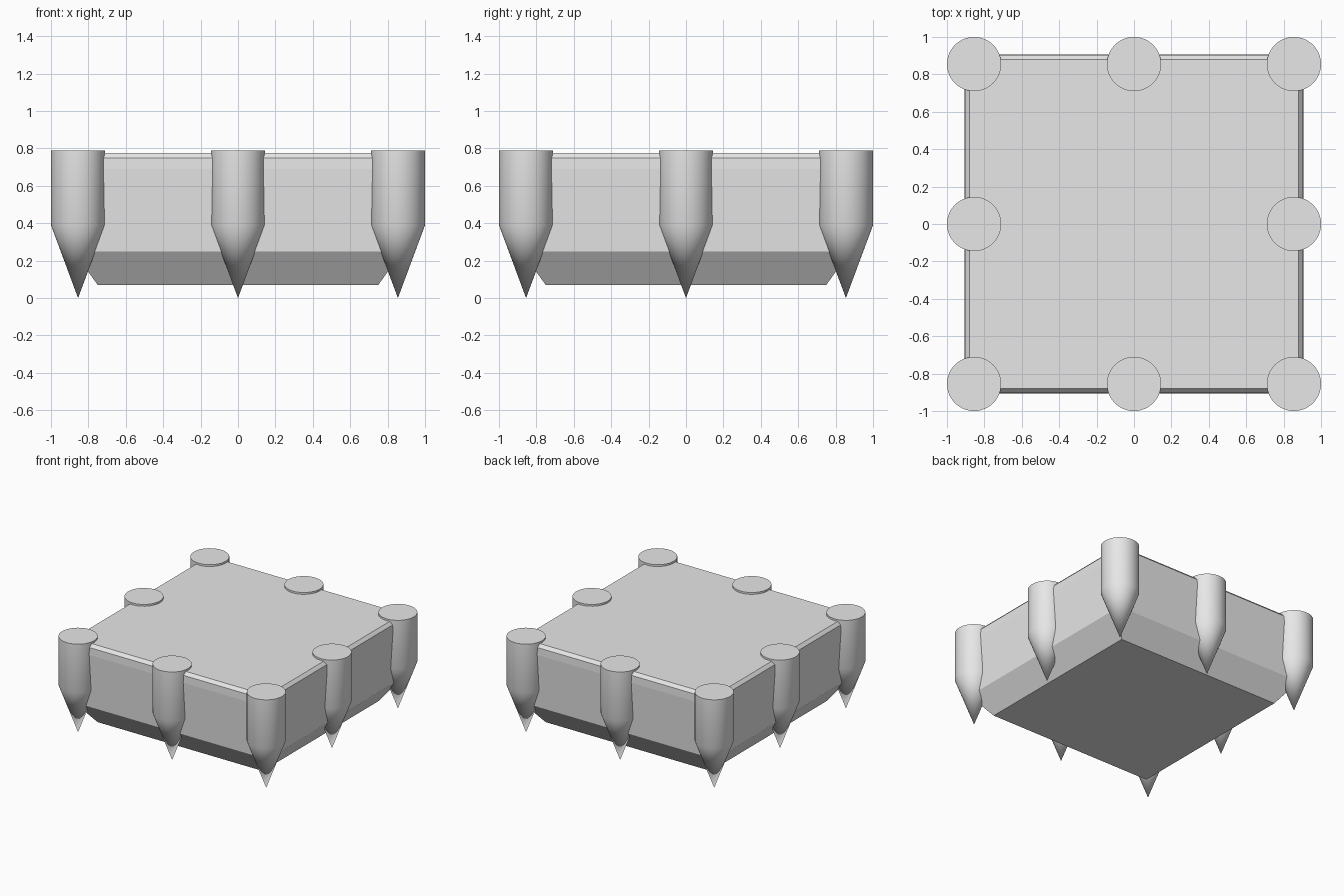
import bpy
import bmesh

cube = bpy.data.objects.get("Cube")
if cube:
    bpy.data.objects.remove(cube, do_unlink=True)

# Single plain grey colour
GREY = (0.8, 0.8, 0.8, 1)
grey = bpy.data.materials.new("light_grey")
grey.use_nodes = True
grey.diffuse_color = GREY
grey.node_tree.nodes["Principled BSDF"].inputs["Base Color"].default_value = GREY


def finish(bm, name):
    bmesh.ops.recalc_face_normals(bm, faces=bm.faces)
    mesh = bpy.data.meshes.new(name)
    bm.to_mesh(mesh)
    bm.free()
    mesh.materials.append(grey)
    obj = bpy.data.objects.new(name, mesh)
    bpy.context.collection.objects.link(obj)
    return obj


def stack(bm, rings):
    """Bridge equal-length rings of vertices into side walls."""
    for low, high in zip(rings, rings[1:]):
        n = len(low)
        for i in range(n):
            j = (i + 1) % n
            bm.faces.new((low[i], low[j], high[j], high[i]))


# Square slab with tapered underside and chamfered top: (half width, height)
bm = bmesh.new()
profile = [(0.75, 0.07), (0.88, 0.25), (0.905, 0.69), (0.903, 0.75), (0.88, 0.775)]
corners = [(-1, -1), (1, -1), (1, 1), (-1, 1)]
rings = [[bm.verts.new((x * h, y * h, z)) for x, y in corners] for h, z in profile]
stack(bm, rings)
bm.faces.new(rings[0])
bm.faces.new(rings[-1])
finish(bm, "slab")


# Pointed round stake: cylinder with a cone tip sharing one point
def make_stake(name, x, y, radius=0.145, shoulder=0.39, top=0.79, segments=48):
    bm = bmesh.new()
    upper = bmesh.ops.create_circle(bm, segments=segments, radius=radius)["verts"]
    lower = bmesh.ops.create_circle(bm, segments=segments, radius=radius)["verts"]
    for v in upper:
        v.co.z = top
    for v in lower:
        v.co.z = shoulder
    for v in upper + lower:
        v.co.x += x
        v.co.y += y
    for e in list(bm.edges):
        e.smooth = True
    stack(bm, [lower, upper])
    bm.faces.new(upper)
    tip = bm.verts.new((x, y, 0))
    for i in range(segments):
        bm.faces.new((tip, lower[(i + 1) % segments], lower[i]))
    obj = finish(bm, name)
    bpy.ops.object.select_all(action="DESELECT")
    obj.select_set(True)
    bpy.context.view_layer.objects.active = obj
    bpy.ops.object.shade_smooth_by_angle(angle=0.7)


# Stakes at the corners and the middle of each side
SPACING = 0.855
side_names = {-1: "right", 0: "middle", 1: "left"}
depth_names = {-1: "front", 0: "centre", 1: "back"}
for i in side_names:
    for j in depth_names:
        if i or j:
            make_stake(f"stake_{depth_names[j]}_{side_names[i]}", i * SPACING, j * SPACING)
